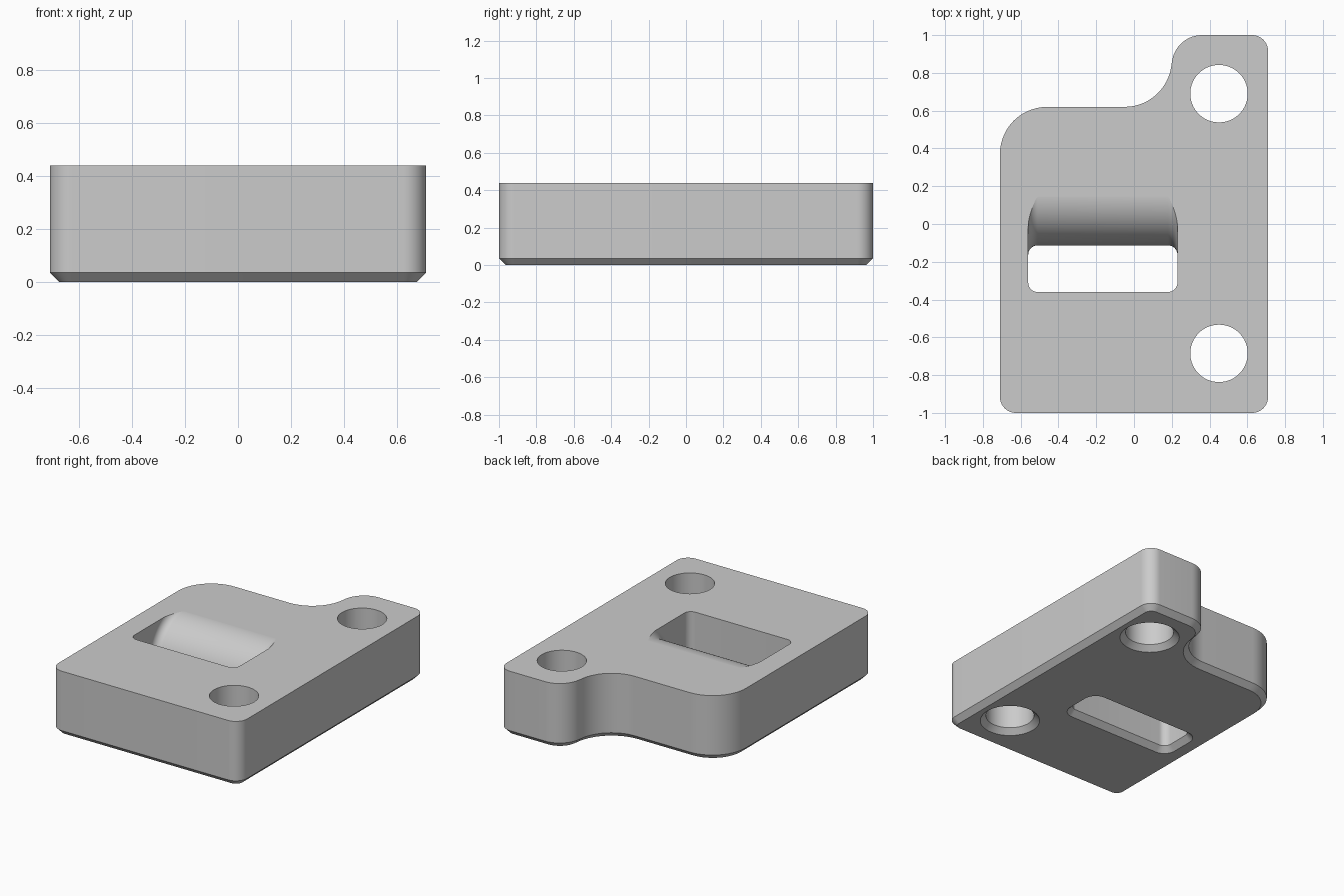
import bpy, bmesh
from math import sin, cos, pi, radians

cube = bpy.data.objects.get("Cube")
if cube:
    bpy.data.objects.remove(cube, do_unlink=True)

HEIGHT, CHAMFER, OVER = 0.44, 0.036, 0.01

grey = bpy.data.materials.new("light grey")
grey.use_nodes = True
colour = (0.6, 0.6, 0.6, 1)
grey.diffuse_color = colour
grey.node_tree.nodes["Principled BSDF"].inputs["Base Color"].default_value = colour


def loft(name, rings):
    """Closed solid through rings of equal point count."""
    bm = bmesh.new()
    loops = [[bm.verts.new(p) for p in ring] for ring in rings]
    n = len(loops[0])
    for a, b in zip(loops, loops[1:]):
        for i in range(n):
            j = (i + 1) % n
            bm.faces.new((a[i], a[j], b[j], b[i]))
    bm.faces.new(loops[0][::-1])
    bm.faces.new(loops[-1])
    bmesh.ops.recalc_face_normals(bm, faces=bm.faces)
    mesh = bpy.data.meshes.new(name)
    bm.to_mesh(mesh)
    bm.free()
    mesh.materials.append(grey)
    obj = bpy.data.objects.new(name, mesh)
    bpy.context.collection.objects.link(obj)
    return obj


def outline(arcs, z, grow=0, steps=14):
    """Chain of arcs (x, y, radius, start, end), offset outward by grow."""
    pts = []
    for x, y, r, start, end in arcs:
        r += grow if end > start else -grow
        for i in range(steps + 1):
            a = radians(start + (end - start) * i / steps)
            pts.append((x + r * cos(a), y + r * sin(a), z))
    return pts


# Plate: rounded outline with a tab at the back, chamfered underneath
plate_arcs = [
    (-0.625, -0.915, 0.085, 180, 270),
    (0.625, -0.915, 0.085, 270, 360),
    (0.625, 0.915, 0.085, 0, 90),
    (0.36, 0.84, 0.16, 90, 175.8),
    (-0.05, 0.87, 0.25, -4.2, -90),
    (-0.46, 0.37, 0.25, 90, 180),
]
plate = loft("mounting_plate", [
    outline(plate_arcs, 0, -CHAMFER),
    outline(plate_arcs, CHAMFER),
    outline(plate_arcs, HEIGHT),
])

# Bolt holes, countersunk underneath
cutters = []
for label, y in (("front", -0.685), ("back", 0.69)):
    def circle(z, r):
        return [(0.45 + r * cos(i * pi / 32), y + r * sin(i * pi / 32), z)
                for i in range(64)]
    cutters.append(loft(label + "_hole_cutter", [
        circle(-OVER, 0.152 + CHAMFER + OVER),
        circle(CHAMFER, 0.152),
        circle(HEIGHT + 0.1, 0.152),
    ]))

# Slot whose back wall rolls over into the top face
LEFT, RIGHT, FRONT, BACK = -0.56, 0.23, -0.36, -0.113
FILLET, ROLL = 0.05, 0.27
roll_y, roll_z = BACK + ROLL, HEIGHT - ROLL + 0.0003


def slot_section(x, inset):
    top = HEIGHT + 0.1
    pts = [(x, FRONT + inset, top), (x, FRONT + inset, -0.05),
           (x, BACK - inset, -0.05)]
    for i in range(29):
        a = pi - i * pi / 56
        r = ROLL + inset
        pts.append((x, roll_y + r * cos(a), roll_z + r * sin(a)))
    return pts + [(x, roll_y, top)]


stations = [(FILLET * (1 - cos(i * pi / 20)), FILLET * (1 - sin(i * pi / 20)))
            for i in range(11)]
sections = [slot_section(LEFT + t, s) for t, s in stations]
sections += [slot_section(RIGHT - t, s) for t, s in reversed(stations)]
cutters.append(loft("slot_cutter", sections))

# Chamfer around the slot's lower edge
x0, x1 = LEFT + FILLET, RIGHT - FILLET
y0, y1 = FRONT + FILLET, BACK - FILLET
slot_arcs = [(x0, y0, FILLET, 180, 270), (x1, y0, FILLET, 270, 360),
             (x1, y1, FILLET, 0, 90), (x0, y1, FILLET, 90, 180)]
cutters.append(loft("slot_chamfer_cutter", [
    outline(slot_arcs, -OVER, CHAMFER + OVER, 10),
    outline(slot_arcs, CHAMFER + OVER, -OVER, 10),
]))

# Cut the openings
bpy.ops.object.select_all(action='DESELECT')
bpy.context.view_layer.objects.active = plate
plate.select_set(True)
for cutter in cutters:
    cutter.hide_render = True
    mod = plate.modifiers.new(cutter.name, 'BOOLEAN')
    mod.operation = 'DIFFERENCE'
    mod.solver = 'EXACT'
    mod.object = cutter
    bpy.ops.object.modifier_apply(modifier=mod.name)
    bpy.data.objects.remove(cutter, do_unlink=True)

# Smooth curves, crisp edges, flat top and bottom
bpy.ops.object.shade_smooth_by_angle(angle=radians(30))
for face in plate.data.polygons:
    if abs(face.normal.z) > 0.9999:
        face.use_smooth = False
